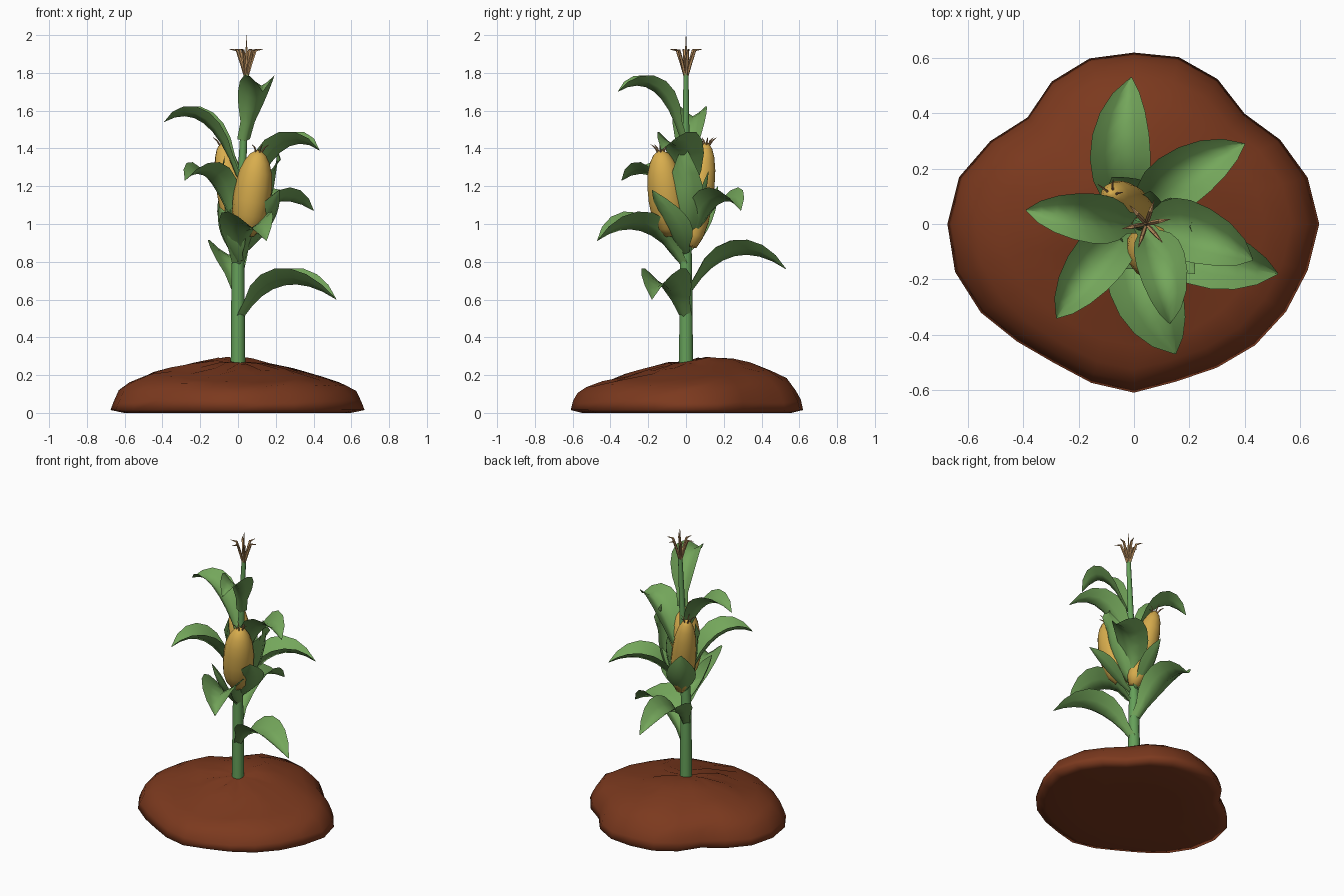
import bpy, bmesh, math, random
from mathutils import Vector

random.seed(4)
if "Cube" in bpy.data.objects:
    bpy.data.objects.remove(bpy.data.objects["Cube"])


def material(name, rgb):
    m = bpy.data.materials.new(name)
    m.use_nodes = True
    m.diffuse_color = (*rgb, 1)
    m.node_tree.nodes["Principled BSDF"].inputs["Base Color"].default_value = (*rgb, 1)
    return m


GREEN = material("leaf_green", (0.175, 0.385, 0.105))
STALK = material("stalk_green", (0.13, 0.35, 0.10))
SOIL = material("soil_brown", (0.2, 0.041, 0.013))
YELLOW = material("kernel_yellow", (0.69, 0.42, 0.075))
TAN = material("tassel_tan", (0.5, 0.28, 0.115))


def finish(name, bm, mat, angle=50, recalc=True):
    if recalc:
        bmesh.ops.recalc_face_normals(bm, faces=bm.faces)
    me = bpy.data.meshes.new(name)
    bm.to_mesh(me)
    bm.free()
    ob = bpy.data.objects.new(name, me)
    bpy.context.collection.objects.link(ob)
    me.materials.append(mat)
    bpy.ops.object.select_all(action="DESELECT")
    ob.select_set(True)
    bpy.context.view_layer.objects.active = ob
    bpy.ops.object.shade_smooth_by_angle(angle=math.radians(angle))


def skin(bm, rows, closed):
    """Join rows of points with faces."""
    vs = [[bm.verts.new(p) for p in row] for row in rows]
    for a, b in zip(vs, vs[1:]):
        n = len(a)
        for i in range(n if closed else n - 1):
            j = (i + 1) % n
            bm.faces.new((a[i], a[j], b[j], b[i]))
    return vs


def tube(bm, points, radii, sides):
    """Round tube through points, capped at both ends."""
    rows = []
    for i, p in enumerate(points):
        d = (points[min(i + 1, len(points) - 1)] - points[max(i - 1, 0)]).normalized()
        u = d.cross(Vector((0, 1, 0.01))).normalized()
        v = d.cross(u)
        rows.append([p + radii[i] * (u * math.cos(k * math.tau / sides) + v * math.sin(k * math.tau / sides))
                     for k in range(sides)])
    vs = skin(bm, rows, True)
    bm.faces.new(vs[0])
    bm.faces.new(vs[-1])


def bezier(a, b, c, t):
    return a * (1 - t) ** 2 + b * 2 * t * (1 - t) + c * t * t


def stalk_x(z):
    return max(0, z - 0.8) * 0.045


# Soil mound: lumpy outline lofted from the soft underside to the rounded top
outline = [.67, .65, .61, .565, .605, .625, .62, .62, .595, .545, .60, .655,
           .675, .67, .64, .60, .58, .595, .61, .59, .60, .62, .635, .65]
rings = [(0.5, 0), (0.9, 0), (1, 0.015), (0.98, 0.06), (0.94, 0.11), (0.86, 0.16), (0.72, 0.195),
         (0.55, 0.225), (0.4, 0.25), (0.2, 0.27), (0.06, 0.272)]
bm = bmesh.new()
rows = []
for f, z in rings:
    row = []
    for k, r in enumerate(outline):
        a = k * math.tau / len(outline)
        rr = f * (r * f + 0.62 * (1 - f))
        bump = 0
        if z > 0.02:
            bump = math.sin(a - 0.35) * 0.035 * math.sin(math.pi * f) + random.uniform(-0.01, 0.01) * (f > 0.1)
        row.append((rr * math.cos(a), rr * math.sin(a), z + bump))
    rows.append(row)
vs = skin(bm, rows, True)
bm.faces.new(vs[0])
bm.faces.new(vs[-1])
finish("soil_mound", bm, SOIL, 150)

# Stalk
bm = bmesh.new()
profile = [(0.2, .039), (0.5, .037), (0.8, .033), (1.1, .026), (1.4, .02), (1.8, .014)]
tube(bm, [Vector((stalk_x(z), 0, z)) for z, r in profile], [r for z, r in profile], 10)
finish("stalk", bm, STALK)


def blade(name, base, bend, tip, half, foot, cup, steps=8):
    """Cupped leaf along a bent midrib; edges fold to the upper side."""
    bm = bmesh.new()
    side = Vector((tip.y - base.y, base.x - tip.x, 0)).normalized()
    rows = []
    for i in range(steps + 1):
        t = i / steps
        p = bezier(base, bend, tip, t)
        d = ((bend - base) * (1 - t) + (tip - bend) * t).normalized()
        up = side.cross(d)
        up = -up if up.z < 0 else up
        w = half * math.sin(math.pi * t) ** 0.85 if 0 < t < 1 else 0
        w = max(w, foot * (1 - t) ** 2, 0.002)
        rows.append([p + side * w * s + up * cup * w * abs(s) ** 1.3 for s in (-1, -.5, 0, .5, 1)])
    skin(bm, rows, False)
    finish(name, bm, GREEN, 70, False)


# Arching leaves: tip x, tip y, base height, crest height, tip height, half width, sideways sway
leaves = [(0.52, -0.18, 0.50, 0.80, 0.60, 0.115, -0.05),
          (-0.01, 0.53, 0.64, 0.96, 0.76, 0.11, 0.09),
          (0.15, -0.47, 0.78, 1.08, 0.91, 0.13, -0.06),
          (0.40, 0.29, 0.88, 1.23, 1.07, 0.105, 0.07),
          (-0.28, -0.34, 0.96, 1.37, 1.23, 0.10, -0.04),
          (0.43, -0.13, 1.05, 1.54, 1.39, 0.11, 0.06),
          (-0.39, 0.05, 1.25, 1.67, 1.54, 0.09, 0),
          (0.13, -0.36, 1.44, 1.83, 1.70, 0.09, 0.06)]
for n, (x, y, z0, z1, z2, half, sway) in enumerate(leaves):
    sx = stalk_x(z0)
    d = Vector((x - sx, y, 0))
    across = Vector((-d.y, d.x, 0)).normalized()
    base = Vector((sx, 0, z0)) + d.normalized() * 0.028
    bend = Vector((sx, 0, z1)) + d * 0.45 + across * sway
    blade(f"leaf_{n + 1}", base, bend, Vector((x, y, z2)), half, 0.035, 0.78)


# Cobs with silk at the tips
def cob(name, base, tip, radius):
    bm = bmesh.new()
    shape = [(0, .4), (.1, .72), (.25, .94), (.42, 1), (.6, .97), (.75, .86), (.87, .66), (.95, .42), (1, .1)]
    tube(bm, [base.lerp(tip, t) for t, r in shape], [r * radius for t, r in shape], 14)
    finish(name, bm, YELLOW, 80)
    bm = bmesh.new()
    axis = (tip - base).normalized()
    for k in range(5):
        a = k * math.tau / 5
        out = Vector((math.cos(a), math.sin(a), 0))
        start = base.lerp(tip, 0.97) + out * 0.015
        tube(bm, [start, start + axis * 0.03 + out * 0.015, start + axis * 0.045 + out * 0.035],
             [.005, .004, .001], 4)
    finish(name + "_silk", bm, TAN)


cob("front_cob", Vector((0.045, -0.075, 0.94)), Vector((0.11, -0.135, 1.39)), 0.1)
cob("back_cob", Vector((0.025, 0.025, 0.88)), Vector((-0.085, 0.11, 1.43)), 0.08)

# Husk leaves hugging the cobs: base, bend, tip, half width
husks = [((0.03, -0.01, 0.84), (0.17, -0.07, 0.95), (0.22, -0.18, 1.18), 0.105),
         ((0.0, -0.04, 0.80), (-0.06, -0.15, 0.92), (-0.10, -0.15, 1.09), 0.085),
         ((0.03, 0.0, 0.90), (0.23, 0.0, 1.1), (0.20, -0.01, 1.42), 0.095),
         ((-0.01, 0.0, 0.88), (-0.10, -0.01, 1.05), (-0.07, 0.0, 1.36), 0.06),
         ((0.01, 0.03, 0.86), (-0.06, 0.15, 0.98), (-0.08, 0.17, 1.2), 0.095),
         ((0.03, 0.02, 0.9), (0.09, 0.1, 1.05), (0.06, 0.12, 1.28), 0.06)]
for n, (a, b, c, half) in enumerate(husks):
    blade(f"husk_{n + 1}", Vector(a), Vector(b), Vector(c), half, 0.03, 0.5)

# Tassel: one upright spike and a ring of spikes that bend outwards
bm = bmesh.new()
root = Vector((stalk_x(1.78), 0, 1.77))
tube(bm, [root, root + Vector((0, 0, 0.12)), root + Vector((0.003, 0, 0.23))], [.008, .007, .001], 5)
for k in range(6):
    a = k * math.tau / 6 + 0.2
    out = Vector((math.cos(a), math.sin(a), 0))
    pts = [root + out * r + Vector((0, 0, z)) for r, z in ((.004, 0), (.025, .08), (.05, .15), (.09, .155))]
    tube(bm, pts, [.006, .009, .008, .001], 5)
finish("tassel", bm, TAN)
